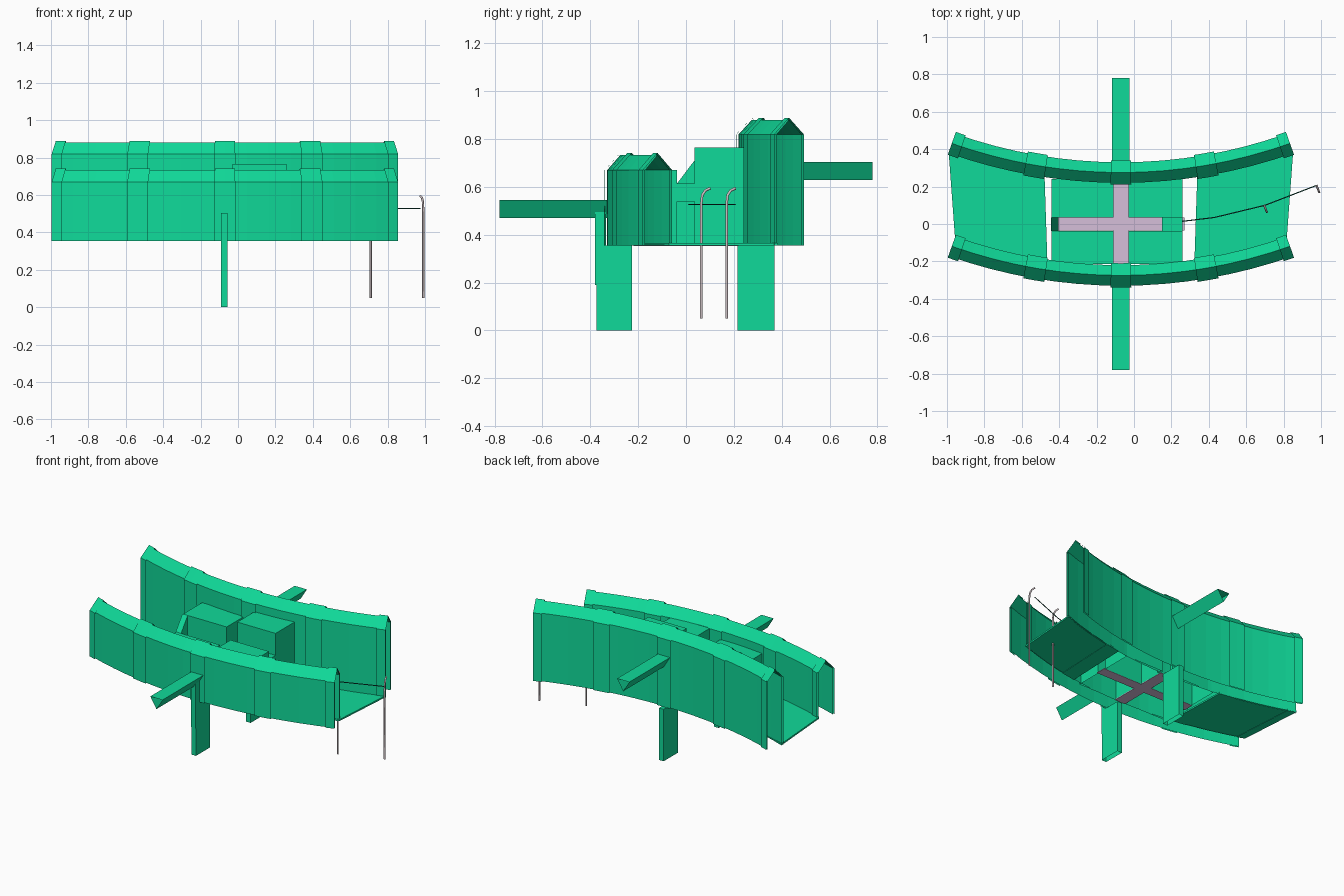
import bpy, bmesh, math
from mathutils import Vector

if "Cube" in bpy.data.objects:
    bpy.data.objects.remove(bpy.data.objects["Cube"])


def material(name, rgb):
    m = bpy.data.materials.new(name)
    m.diffuse_color = (*rgb, 1)
    m.use_nodes = True
    m.node_tree.nodes["Principled BSDF"].inputs["Base Color"].default_value = m.diffuse_color
    return m


GREEN = material("bright green", (0.005, 0.70, 0.32))
MAUVE = material("pale mauve", (0.67, 0.52, 0.70))
GREY = material("pole grey", (0.60, 0.52, 0.54))
TEAL = material("dark teal", (0.006, 0.12, 0.08))

CX, R, END = -0.07, 2.695, 19.6       # arc centre line, radius, half angle
FRONT, BACK = -0.275, 0.275           # wall centre y at the middle


def finish(name, bm, mat, fix=True):
    if fix:
        bmesh.ops.recalc_face_normals(bm, faces=bm.faces)
    me = bpy.data.meshes.new(name)
    bm.to_mesh(me)
    bm.free()
    me.materials.append(mat)
    ob = bpy.data.objects.new(name, me)
    bpy.context.collection.objects.link(ob)
    return ob


def arc(y, deg, off, z):
    """Point on a wall arc; positive off is the outer (front) side."""
    a = math.radians(deg)
    r = R + off
    return Vector((CX + r * math.sin(a), y + R - r * math.cos(a), z))


def sweep(bm, rows, closed=False, caps=False):
    vs = [[bm.verts.new(p) for p in row] for row in rows]
    n = len(rows[0])
    for a, b in zip(vs, vs[1:]):
        for i in range(n if closed else n - 1):
            j = (i + 1) % n
            bm.faces.new((a[i], a[j], b[j], b[i]))
    if caps:
        bm.faces.new(vs[0][::-1])
        bm.faces.new(vs[-1])


def spread(a, b, n):
    return [a + (b - a) * i / n for i in range(n + 1)]


BANDS = [(-END, -18.4), (-10.9, -8.55), (-1.15, 1.15), (8.55, 10.9), (18.4, END)]


# Curved gabled walls, hollow and open below, with raised bands
def wall(name, y, eave, peak):
    def section(deg, half, top):
        return [arc(y, deg, o, z) for o, z in
                ((half, 0.355), (half, eave), (0, top), (-half, eave), (-half, 0.355))]
    bm = bmesh.new()
    sweep(bm, [section(d, 0.055, peak) for d in spread(-END, END, 16)])
    finish(name, bm, GREEN)
    bm = bmesh.new()
    for a, b in BANDS:
        sweep(bm, [section(d, 0.065, peak + 0.009) for d in spread(a, b, 2)])
    finish(name + "_bands", bm, GREEN)


wall("front_wall", FRONT, 0.67, 0.733)
wall("back_wall", BACK, 0.82, 0.880)


# Floors joining the two walls at each end
def floor(name, a, b, z0, z1, n):
    bm = bmesh.new()
    rows = []
    for d in spread(a, b, n):
        p, q = (FRONT, d, -0.05), (BACK, d, 0.05)
        rows.append([arc(*p, z0), arc(*q, z0), arc(*q, z1), arc(*p, z1)])
    sweep(bm, rows, closed=True, caps=True)
    finish(name, bm, GREEN)


for side, s in (("left", -1), ("right", 1)):
    floor(side + "_floor", s * 8.55, s * END, 0.357, 0.363, 4)
    floor(side + "_floor_inner_band", s * 8.55, s * 10.9, 0.355, 0.366, 1)
    floor(side + "_floor_end_band", s * 18.4, s * END, 0.355, 0.366, 1)


def box(name, x, y, z, mat=GREEN, bottom=True, slope=0):
    """Box between ranges; slope raises the top back edge."""
    bm = bmesh.new()
    ring = [(x[0], y[0]), (x[1], y[0]), (x[1], y[1]), (x[0], y[1])]
    lo = [bm.verts.new((u, v, z[0])) for u, v in ring]
    hi = [bm.verts.new((u, v, z[1] + (slope if v == y[1] else 0))) for u, v in ring]
    for i in range(4):
        j = (i + 1) % 4
        bm.faces.new((lo[i], lo[j], hi[j], hi[i]))
    bm.faces.new(hi)
    if bottom:
        bm.faces.new(lo[::-1])
    return finish(name, bm, mat)


# Central blocks around crossing corridors
LX, RX, FY, BY = (-0.44, -0.11), (-0.03, 0.26), (-0.215, -0.037), (0.035, 0.24)
box("back_left_block", LX, BY, (0.355, 0.71), bottom=False)
box("back_right_block", RX, BY, (0.355, 0.765), bottom=False)
box("front_left_block", LX, FY, (0.355, 0.615), bottom=False)
box("front_right_block", RX, FY, (0.355, 0.67), bottom=False)
box("corridor_bridge", (0.15, 0.26), (-0.037, 0.035), (0.54, 0.615))
box("corridor_end_wall", (-0.445, -0.405), (-0.037, 0.035), (0.355, 0.615), slope=0.095)

# Mauve corridor floors
box("long_corridor_floor", (-0.44, 0.27), (-0.035, 0.035), (0.353, 0.358), MAUVE)
for nm, y in (("front", (-0.22, -0.035)), ("back", (0.035, 0.22))):
    box(nm + "_corridor_floor", (-0.11, -0.03), y, (0.353, 0.358), MAUVE)

# Support legs and front buttress
box("front_leg", (-0.09, -0.055), (-0.375, -0.225), (0, 0.355), bottom=False)
box("back_leg", (-0.09, -0.055), (0.215, 0.37), (0, 0.355), bottom=False)
box("front_buttress", (-0.09, -0.055), (-0.38, -0.335), (0.19, 0.505))

# Triangular beams reaching out of each wall
for nm, ys, top in (("front_beam", (-0.78, -0.33), 0.545), ("back_beam", (0.32, 0.78), 0.705)):
    bm = bmesh.new()
    sweep(bm, [[(-0.117, y, top), (-0.025, y, top), (-0.071, y, top - 0.075)] for y in ys],
          closed=True)
    finish(nm, bm, GREEN)


# Hooked poles and the wire they carry
def tube(name, pts, radius, mat):
    cu = bpy.data.curves.new(name, 'CURVE')
    cu.dimensions = '3D'
    cu.bevel_depth = radius
    cu.bevel_resolution = 1
    cu.use_fill_caps = True
    sp = cu.splines.new('POLY')
    sp.points.add(len(pts) - 1)
    for p, c in zip(sp.points, pts):
        p.co = (*c, 1)
    cu.materials.append(mat)
    ob = bpy.data.objects.new(name, cu)
    bpy.context.collection.objects.link(ob)


for nm, x, y in (("near_pole", 0.71, 0.064), ("far_pole", 0.99, 0.17)):
    hook = [(0, 0.05), (0, 0.53), (0.1, 0.565), (0.45, 0.585), (1, 0.594)]
    tube(nm, [(x - 0.014 * t, y + 0.037 * t, z) for t, z in hook], 0.006, GREY)
tube("wire", [(0.24, 0.012, 0.527), (0.43, 0.035, 0.527), (0.70, 0.10, 0.527),
              (0.975, 0.206, 0.527)], 0.003, TEAL)
